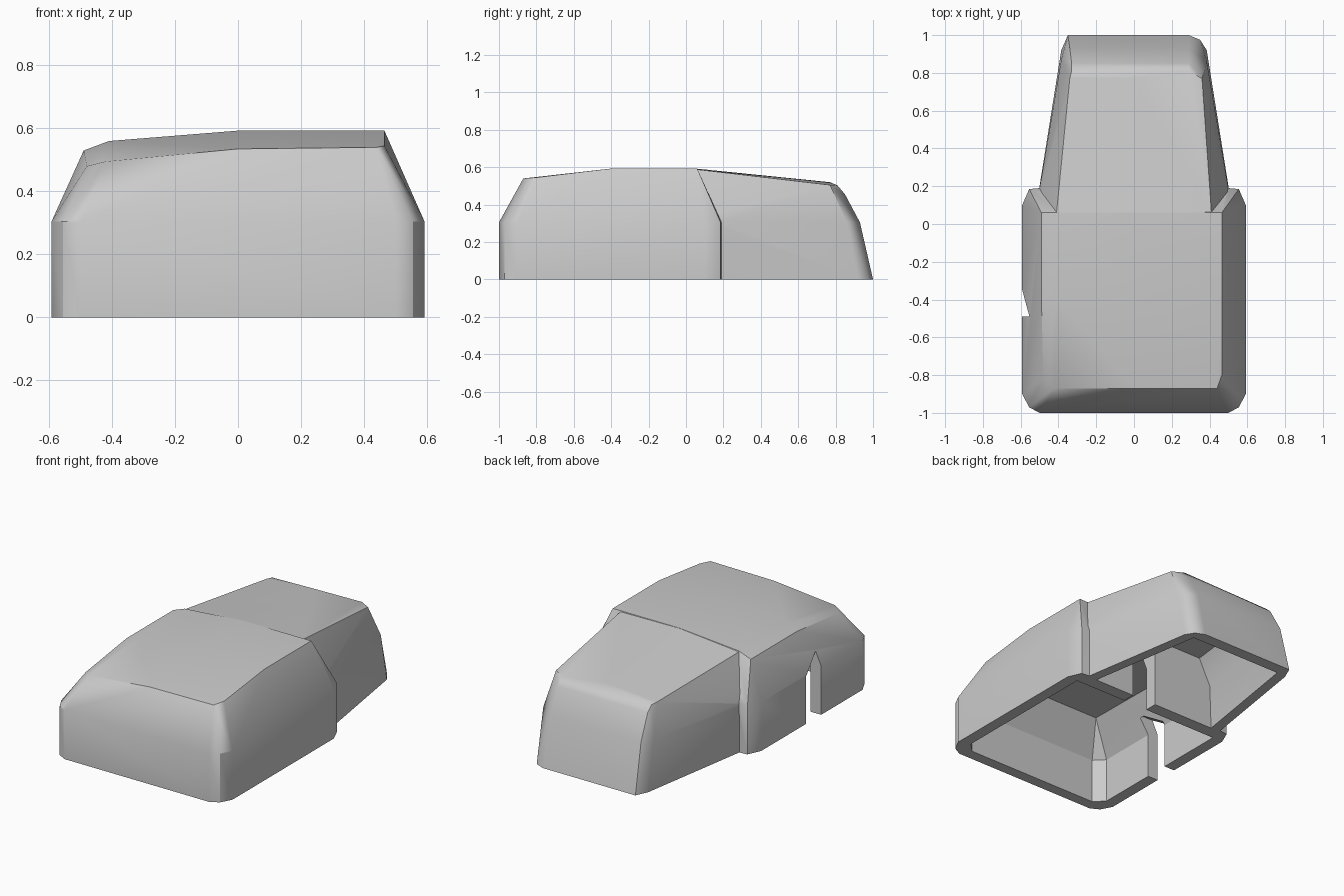
import bpy, bmesh, math

if "Cube" in bpy.data.objects:
    bpy.data.objects.remove(bpy.data.objects["Cube"])


def hull(name, points):
    """Solid convex body around a few points."""
    bm = bmesh.new()
    for p in points:
        bm.verts.new(p)
    res = bmesh.ops.convex_hull(bm, input=bm.verts)
    junk = {v for v in res["geom_interior"] + res["geom_unused"]
            if isinstance(v, bmesh.types.BMVert)}
    bmesh.ops.delete(bm, geom=list(junk), context='VERTS')
    bmesh.ops.dissolve_limit(bm, angle_limit=math.radians(1),
                             verts=bm.verts, edges=bm.edges)
    bmesh.ops.recalc_face_normals(bm, faces=bm.faces)
    me = bpy.data.meshes.new(name)
    bm.to_mesh(me)
    bm.free()
    ob = bpy.data.objects.new(name, me)
    bpy.context.collection.objects.link(ob)
    return ob


def ring(pts, z):
    """Mirrored outline at one height."""
    return [(s * x, y, z) for x, y in pts for s in (1, -1)]


def box(name, x0, x1, y0, y1, z0, z1):
    return hull(name, [(x, y, z) for x in (x0, x1) for y in (y0, y1) for z in (z0, z1)])


def combine(target, other, op):
    m = target.modifiers.new(op, 'BOOLEAN')
    m.operation, m.object, m.solver = op, other, 'EXACT'
    bpy.context.view_layer.objects.active = target
    bpy.ops.object.modifier_apply(modifier=m.name)
    bpy.data.objects.remove(other)


# Wide front body: rounded-corner walls, roof slightly lower on the left
wide = [(0.5, -1), (0.555, -0.97), (0.592, -0.9),
        (0.592, 0.1), (0.555, 0.185), (0.5, 0.19)]
shell = hull("cover_shell", ring(wide, 0) + ring(wide, 0.305) + [
    (0.44, -0.87, 0.54), (0, -0.87, 0.535), (-0.42, -0.87, 0.495),
    (0.465, -0.8, 0.545), (-0.48, -0.82, 0.48),
    (0.465, -0.4, 0.593), (0, -0.4, 0.593), (-0.41, -0.4, 0.56), (-0.49, -0.4, 0.53),
    (0.465, 0.06, 0.593), (0, 0.06, 0.593), (-0.41, 0.06, 0.56), (-0.49, 0.06, 0.53)])

# Narrow tapering rear body
rear = hull("rear_body", [
    (0.54, -0.05, 0), (-0.54, -0.05, 0), (0.5, 0.19, 0), (-0.5, 0.19, 0),
    (0.385, 0.92, 0), (-0.385, 0.92, 0), (0.29, 1, 0), (-0.35, 1, 0), (0.35, 0.975, 0),
    (0.54, -0.05, 0.305), (-0.54, -0.05, 0.305), (0.5, 0.19, 0.305), (-0.5, 0.19, 0.305),
    (0.385, 0.86, 0.305), (-0.385, 0.87, 0.305), (0.29, 0.93, 0.305), (-0.34, 0.93, 0.305),
    (0.29, 0.85, 0.455), (-0.33, 0.85, 0.455), (0.29, 0.81, 0.503), (-0.33, 0.81, 0.49),
    (0.36, 0.77, 0.505), (-0.34, 0.77, 0.495), (0, 0.77, 0.52),
    (0.41, 0.06, 0.588), (0, 0.06, 0.592), (-0.41, 0.06, 0.556)])
combine(shell, rear, 'UNION')

# Hollow front chamber
front_in = [(0.46, -0.93), (0.52, -0.87), (0.52, 0.1)]
cut = hull("front_hollow", ring(front_in, -0.1) + ring(front_in, 0.28)
           + ring([(0.38, -0.8), (0.39, 0.02)], 0.48))
combine(shell, cut, 'DIFFERENCE')

# Hollow rear chamber
cut = hull("rear_hollow", ring([(0.44, 0.18), (0.32, 0.93)], -0.02)
           + ring([(0.43, 0.18), (0.31, 0.87)], 0.28)
           + ring([(0.35, 0.18), (0.28, 0.76)], 0.44))
combine(shell, cut, 'DIFFERENCE')

# Gap in the partition between the chambers
combine(shell, box("partition_gap", -0.01, 0.16, 0.0, 0.25, -0.1, 0.36), 'DIFFERENCE')

# Slot in the left wall with a sloping top
slot = hull("side_slot", [(x, y, z) for x in (-0.7, -0.46)
                          for y, z in ((-0.49, -0.1), (-0.34, -0.1), (-0.34, 0.3), (-0.49, 0.39))])
combine(shell, slot, 'DIFFERENCE')

# Soft corners with crisp rims
bpy.ops.object.select_all(action='DESELECT')
shell.select_set(True)
bpy.context.view_layer.objects.active = shell
bpy.ops.object.shade_smooth_by_angle(angle=math.radians(32))
wn = shell.modifiers.new("weighted_normals", 'WEIGHTED_NORMAL')
wn.keep_sharp = True
